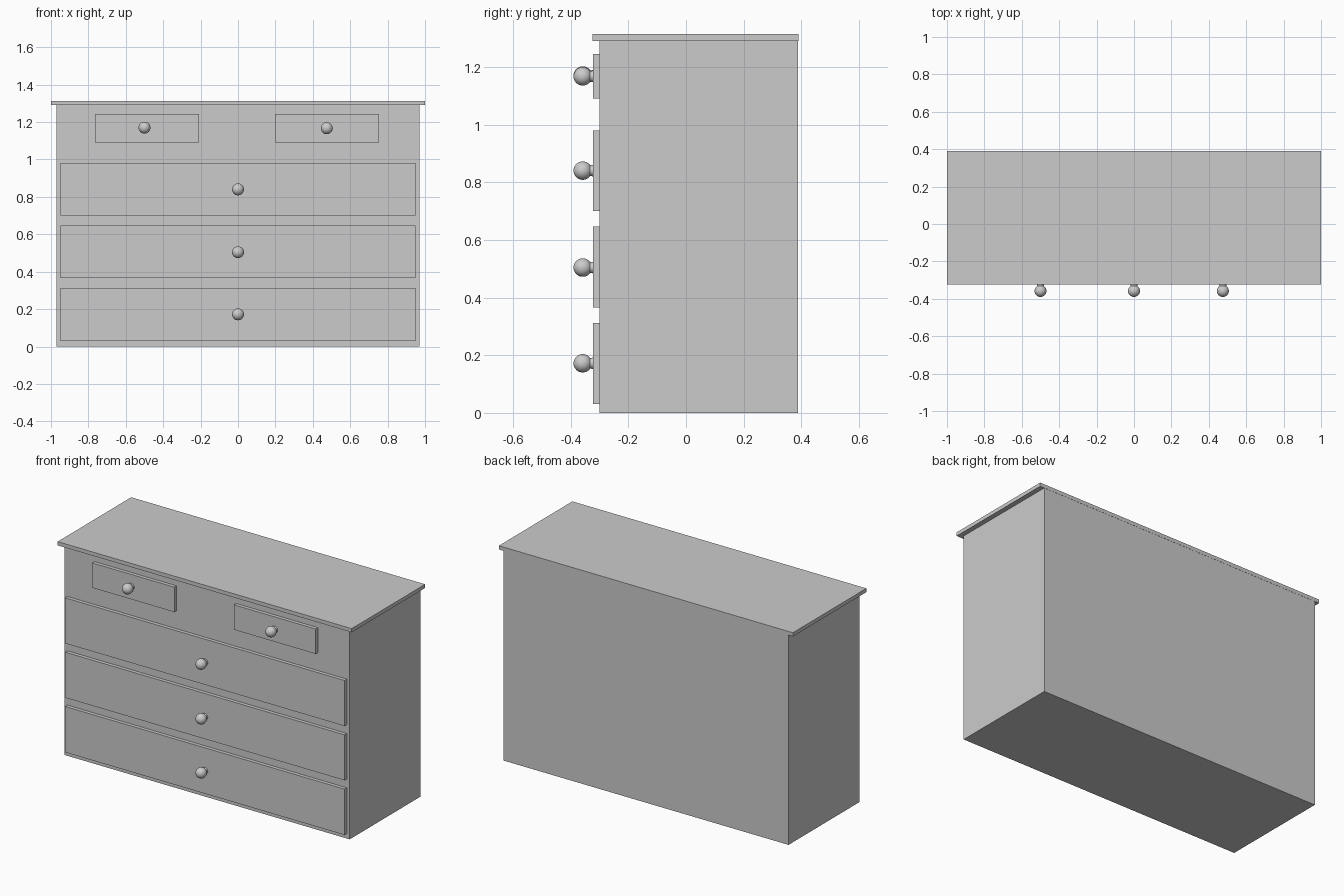
import bpy, bmesh, math
from mathutils import Matrix, Vector

if "Cube" in bpy.data.objects:
    bpy.data.objects.remove(bpy.data.objects["Cube"])


def finish(bm, name):
    bmesh.ops.recalc_face_normals(bm, faces=bm.faces)
    mesh = bpy.data.meshes.new(name)
    bm.to_mesh(mesh)
    bm.free()
    obj = bpy.data.objects.new(name, mesh)
    bpy.context.collection.objects.link(obj)
    return obj


def box(name, x, y, z):
    bm = bmesh.new()
    size = [b - a for a, b in (x, y, z)]
    centre = [(a + b) / 2 for a, b in (x, y, z)]
    bmesh.ops.create_cube(bm, size=1, matrix=Matrix.Translation(centre) @ Matrix.Diagonal((*size, 1)))
    return finish(bm, name)


def knob(name, x, z):
    # Lathed profile: neck flowing into a round ball, (radius, y)
    r, cy = 0.032, -0.358
    profile = [(0, -0.318), (0.021, -0.318), (0.019, -0.327)]
    profile += [(r * math.sin(math.radians(a)), cy - r * math.cos(math.radians(a)))
                for a in range(144, -1, -12)]
    bm = bmesh.new()
    verts = [bm.verts.new((px, y, 0)) for px, y in profile]
    edges = [bm.edges.new(pair) for pair in zip(verts, verts[1:])]
    bmesh.ops.spin(bm, geom=verts + edges, cent=(0, 0, 0), axis=(0, 1, 0),
                   angle=math.tau, steps=24)
    bmesh.ops.remove_doubles(bm, verts=bm.verts, dist=0.0002)
    bmesh.ops.translate(bm, verts=bm.verts, vec=Vector((x, 0, z)))
    obj = finish(bm, name)
    bpy.ops.object.select_all(action='DESELECT')
    obj.select_set(True)
    bpy.context.view_layer.objects.active = obj
    bpy.ops.object.shade_smooth_by_angle(angle=math.radians(40))


# Carcass and overhanging top
box("carcass", (-0.97, 0.97), (-0.30, 0.389), (0, 1.29))
box("top_board", (-1, 1), (-0.324, 0.39), (1.29, 1.313))

# Drawer fronts: name, x range, z range, knob position
drawers = [
    ("bottom_drawer", (-0.95, 0.95), (0.03, 0.312), (0, 0.172)),
    ("middle_drawer", (-0.95, 0.95), (0.366, 0.646), (0, 0.504)),
    ("upper_drawer", (-0.95, 0.95), (0.70, 0.98), (0, 0.84)),
    ("small_drawer_left", (-0.765, -0.208), (1.091, 1.244), (-0.50, 1.17)),
    ("small_drawer_right", (0.197, 0.754), (1.091, 1.244), (0.475, 1.167)),
]
for name, xs, zs, (kx, kz) in drawers:
    box(name, xs, (-0.322, -0.30), zs)
    knob(name + "_knob", kx, kz)
